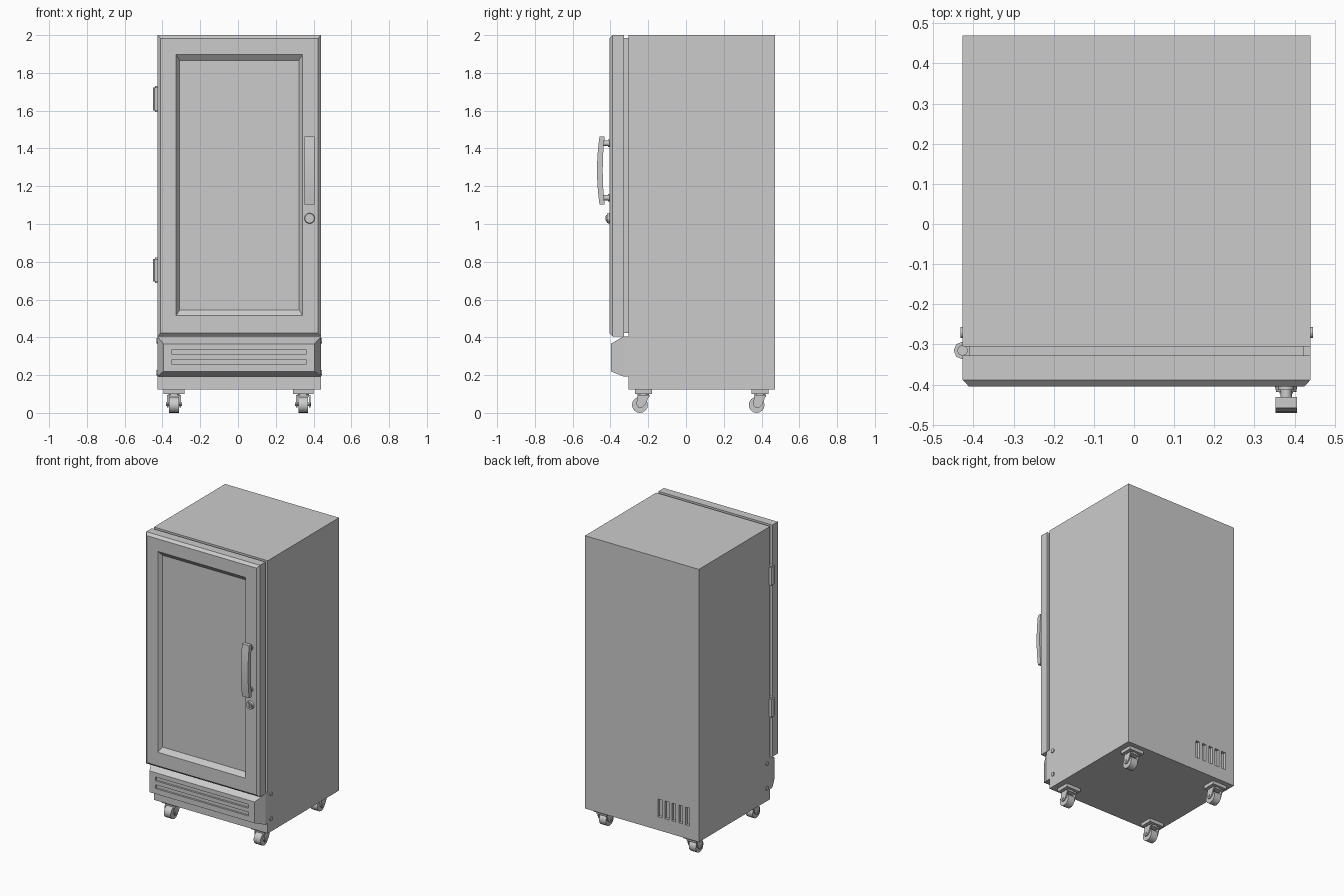
import bpy, bmesh, math
from mathutils import Matrix, Vector

if "Cube" in bpy.data.objects:
    bpy.data.objects.remove(bpy.data.objects["Cube"])

X0, X1 = -0.427, 0.44          # cabinet left and right sides


def make(name, bm, smooth=False):
    bmesh.ops.recalc_face_normals(bm, faces=bm.faces[:])
    me = bpy.data.meshes.new(name)
    bm.to_mesh(me)
    bm.free()
    ob = bpy.data.objects.new(name, me)
    bpy.context.collection.objects.link(ob)
    if smooth:
        bpy.ops.object.select_all(action='DESELECT')
        ob.select_set(True)
        bpy.context.view_layer.objects.active = ob
        bpy.ops.object.shade_smooth_by_angle(angle=math.radians(35))
    return ob


def add_box(bm, x0, x1, y0, y1, z0, z1):
    m = Matrix.Translation(((x0 + x1) / 2, (y0 + y1) / 2, (z0 + z1) / 2)) @ \
        Matrix.Diagonal((x1 - x0, y1 - y0, z1 - z0, 1))
    bmesh.ops.create_cube(bm, size=1, matrix=m)


def add_cyl(bm, center, axis, r, length, n=16, r2=None):
    rot = Vector((0, 0, 1)).rotation_difference(Vector(axis)).to_matrix().to_4x4()
    bmesh.ops.create_cone(bm, cap_ends=True, segments=n, radius1=r,
                          radius2=r if r2 is None else r2, depth=length,
                          matrix=Matrix.Translation(center) @ rot)


def add_prism(bm, pts, x0, x1):
    """Extrude a (y, z) profile along x."""
    f = bm.faces.new([bm.verts.new((x0, y, z)) for y, z in pts])
    r = bmesh.ops.extrude_face_region(bm, geom=[f])
    bmesh.ops.translate(bm, vec=(x1 - x0, 0, 0),
                        verts=[v for v in r['geom'] if isinstance(v, bmesh.types.BMVert)])


def loft(name, rects):
    """Skin a chain of rectangles (x0, x1, z0, z1, y), capped at both ends."""
    bm = bmesh.new()
    rings = [[bm.verts.new(p) for p in ((a, y, c), (b, y, c), (b, y, d), (a, y, d))]
             for a, b, c, d, y in rects]
    for r, s in zip(rings, rings[1:]):
        for i in range(4):
            j = (i + 1) % 4
            bm.faces.new((r[i], r[j], s[j], s[i]))
    bm.faces.new(rings[0])
    bm.faces.new(rings[-1])
    return make(name, bm)


def cut(ob, boxes):
    """Cut recessed slots out of an object."""
    bm = bmesh.new()
    for b in boxes:
        add_box(bm, *b)
    cutter = make(ob.name + "_cutter", bm)
    cutter.hide_render = True
    mod = ob.modifiers.new("slots", 'BOOLEAN')
    mod.operation, mod.solver, mod.object = 'DIFFERENCE', 'EXACT', cutter
    bpy.context.view_layer.objects.active = ob
    bpy.ops.object.modifier_apply(modifier=mod.name)
    bpy.data.objects.remove(cutter)


# Cabinet with five rear vent slots
bm = bmesh.new()
add_box(bm, X0, X1, -0.305, 0.47, 0.123, 2.0)
cabinet = make("cabinet", bm)
cut(cabinet, [(x - 0.015, x + 0.015, 0.45, 0.5, 0.215, 0.337)
              for x in (-0.13 - 0.053 * i for i in range(5))])

# Door gasket
bm = bmesh.new()
add_box(bm, X0 + 0.017, X1 - 0.017, -0.33, -0.30, 0.422, 1.985)
make("door_gasket", bm)

# Door: bevelled frame with sloped recess
loft("door", [(X0, X1, 0.405, 2.0, -0.328), (X0, X1, 0.405, 2.0, -0.388),
              (X0 + 0.016, X1 - 0.016, 0.422, 1.983, -0.405),
              (-0.327, 0.342, 0.515, 1.897, -0.405),
              (-0.309, 0.322, 0.546, 1.866, -0.38)])

# Kick panel with two long slots
panel = loft("kick_panel", [(X0, X1, 0.193, 0.405, -0.30), (X0, X1, 0.193, 0.405, -0.33),
                            (X0 + 0.032, X1 - 0.035, 0.22, 0.366, -0.398)])
cut(panel, [(-0.35, 0.36, -0.45, -0.385, z, z + 0.026) for z in (0.257, 0.31)])

# Panel bolts on both sides
bm = bmesh.new()
for x in (X0, X1):
    for z in (0.212, 0.382):
        add_cyl(bm, (x, -0.27, z), (1, 0, 0), 0.014, 0.011, 12)
make("panel_bolts", bm, True)

# Hinges
for name, z in (("upper_hinge", 1.662), ("lower_hinge", 0.755)):
    bm = bmesh.new()
    add_cyl(bm, (X0, -0.315, z), (0, 0, 1), 0.022, 0.12, 8)
    add_cyl(bm, (X0, -0.315, z), (0, 0, 1), 0.013, 0.137, 12)
    make(name, bm)

# Handle: bowed bar on two posts with flanges
HX, HZ = 0.379, 1.283
bm = bmesh.new()
N = 8
bow = [(-1 + 2 * i / N) for i in range(N + 1)]
outer = [(-0.458 - 0.013 * (1 - t * t), HZ + 0.18 * t) for t in bow]
inner = [(-0.431 - 0.010 * (1 - t * t), HZ + 0.18 * t) for t in reversed(bow)]
add_prism(bm, outer + inner, HX - 0.027, HX + 0.027)
for z in (HZ - 0.144, HZ + 0.144):
    add_cyl(bm, (HX, -0.42, z), (0, 1, 0), 0.014, 0.04, 12)
    add_cyl(bm, (HX, -0.409, z), (0, 1, 0), 0.02, 0.01, 12)
make("handle", bm, True)

# Lock with keyhole plug
bm = bmesh.new()
add_cyl(bm, (HX, -0.411, 1.03), (0, -1, 0), 0.028, 0.016, 20, 0.025)
add_cyl(bm, (HX, -0.414, 1.03), (0, 1, 0), 0.017, 0.017, 16)
lock = make("lock", bm, True)
bm = bmesh.new()
add_box(bm, HX - 0.004, HX + 0.004, -0.425, -0.41, 1.018, 1.042)
make("lock_key_slot", bm)

# Casters: mounting plate, fork and wheel
for side, cx in (("left", -0.339), ("right", 0.345)):
    for end, cy in (("front", -0.226), ("rear", 0.392)):
        bm = bmesh.new()
        add_box(bm, cx - 0.055, cx + 0.055, cy - 0.045, cy + 0.045, 0.1, 0.124)
        add_cyl(bm, (cx, cy, 0.096), (0, 0, 1), 0.03, 0.012, 12)
        add_box(bm, cx - 0.038, cx + 0.038, cy - 0.03, cy + 0.032, 0.084, 0.094)
        arm = [(cy - 0.03, 0.094), (cy + 0.032, 0.094), (cy + 0.012, 0.045),
               (cy - 0.006, 0.028), (cy - 0.026, 0.028), (cy - 0.037, 0.045)]
        for s in (-1, 1):
            add_prism(bm, arm, cx + s * 0.03, cx + s * 0.038)
        wy = cy - 0.018
        add_cyl(bm, (cx, wy, 0.045), (1, 0, 0), 0.009, 0.084, 8)
        make(f"{end}_{side}_caster_fork", bm)
        bm = bmesh.new()
        add_cyl(bm, (cx, wy, 0.042), (1, 0, 0), 0.042, 0.052, 16)
        make(f"{end}_{side}_caster_wheel", bm, True)
